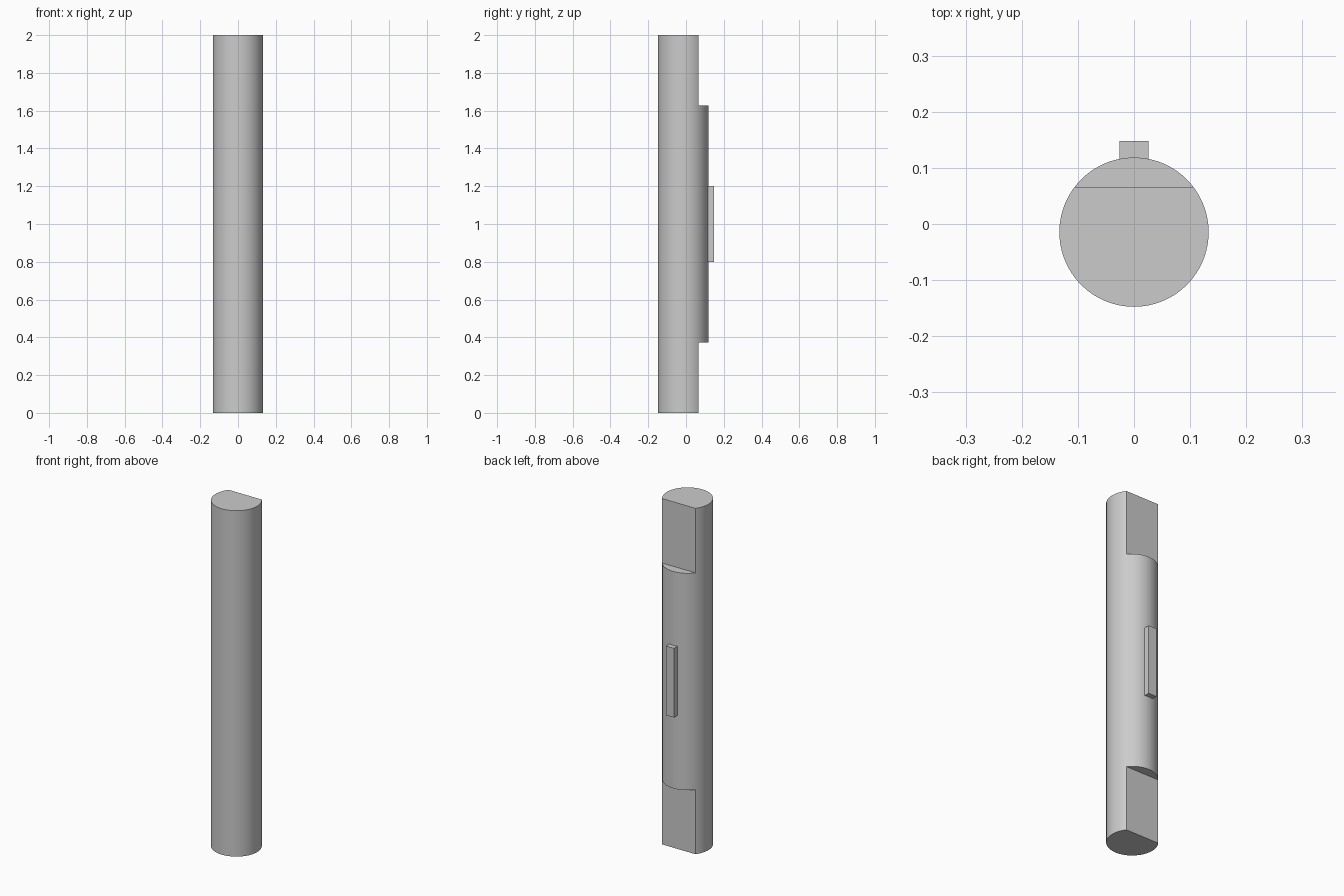
import bpy
import math

default = bpy.data.objects.get("Cube")
if default:
    bpy.data.objects.remove(default, do_unlink=True)

RADIUS, LENGTH = 0.133, 2.0
AXIS_Y = -0.0145            # shaft axis, set forward to make room for the key
FLAT_Y = 0.066              # depth of the end flats
FLAT_LOW, FLAT_HIGH = 0.373, 1.627

steel = bpy.data.materials.new("grey steel")
steel.use_nodes = True
grey = (0.6, 0.6, 0.6, 1.0)
steel.diffuse_color = grey
steel.node_tree.nodes["Principled BSDF"].inputs["Base Color"].default_value = grey


def box(name, low, high):
    """Axis-aligned box between two corners."""
    centre = [(a + b) / 2 for a, b in zip(low, high)]
    bpy.ops.mesh.primitive_cube_add(size=1, location=centre)
    obj = bpy.context.object
    obj.name = name
    obj.scale = [b - a for a, b in zip(low, high)]
    bpy.ops.object.transform_apply(location=False, rotation=False, scale=True)
    obj.data.materials.append(steel)
    return obj


# Round shaft
bpy.ops.mesh.primitive_cylinder_add(vertices=128, radius=RADIUS, depth=LENGTH,
                                    location=(0, AXIS_Y, LENGTH / 2))
shaft = bpy.context.object
shaft.name = "shaft"
shaft.data.materials.append(steel)

# Flats milled into the back of both ends
for end, z0, z1 in (("lower", -0.1, FLAT_LOW), ("upper", FLAT_HIGH, LENGTH + 0.1)):
    cutter = box(end + "_flat_cutter", (-0.3, FLAT_Y, z0), (0.3, 0.4, z1))
    cutter.hide_render = True
    bpy.ops.object.select_all(action="DESELECT")
    shaft.select_set(True)
    bpy.context.view_layer.objects.active = shaft
    cut = shaft.modifiers.new(end + "_flat", "BOOLEAN")
    cut.operation = "DIFFERENCE"
    cut.solver = "EXACT"
    cut.object = cutter
    bpy.ops.object.modifier_apply(modifier=cut.name)
    bpy.data.objects.remove(cutter, do_unlink=True)

bpy.ops.object.shade_smooth_by_angle(angle=math.radians(25))

# Key standing proud of the shaft's back
box("key", (-0.026, 0.09, 0.8), (0.026, 0.1475, 1.2))
